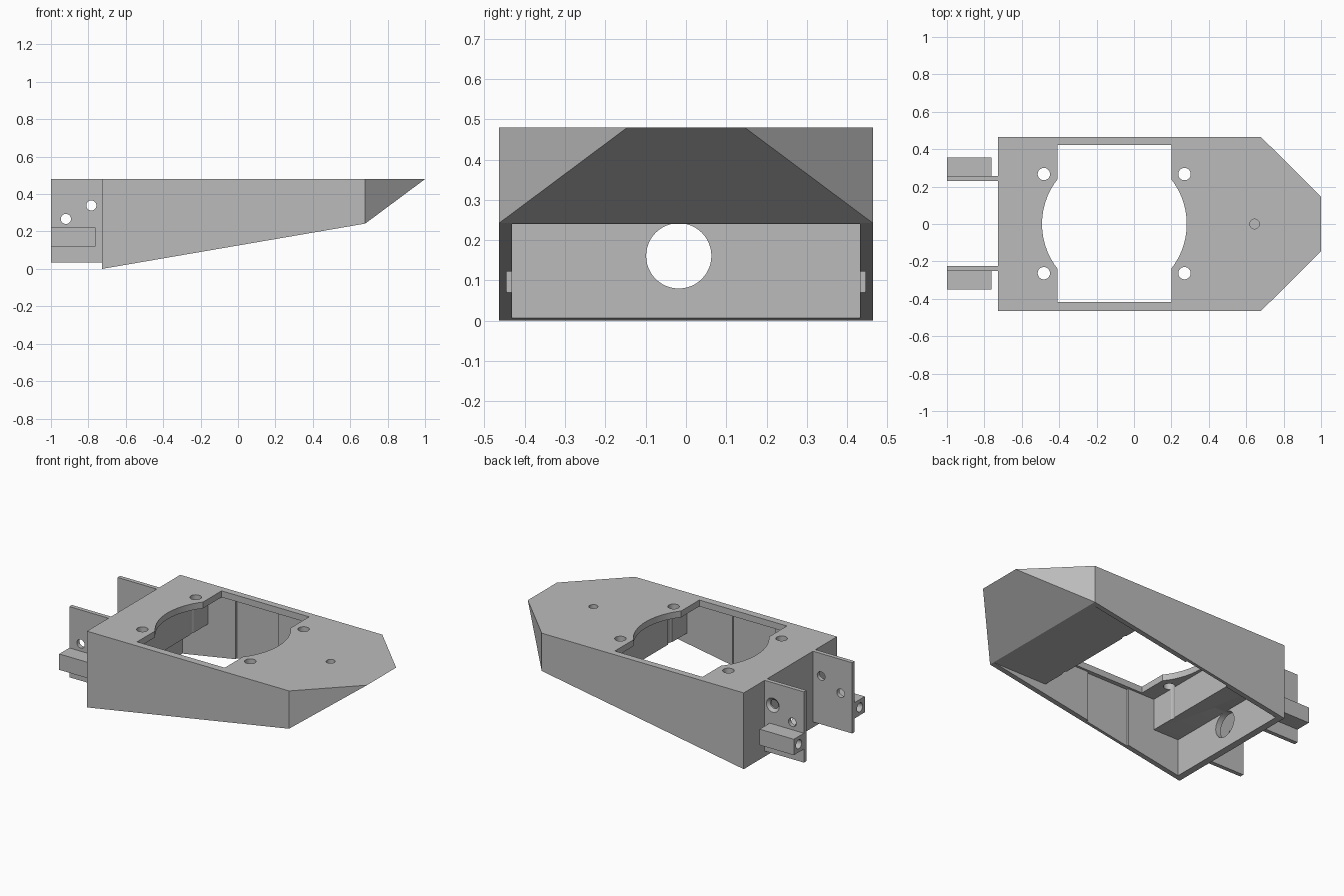
import bpy, bmesh, math
from mathutils import Matrix, Vector

old = bpy.data.objects.get("Cube")
if old:
    bpy.data.objects.remove(old, do_unlink=True)

grey = bpy.data.materials.new("plain grey")
grey.use_nodes = True
shade = (0.5, 0.5, 0.5, 1)
grey.diffuse_color = shade
grey.node_tree.nodes["Principled BSDF"].inputs["Base Color"].default_value = shade


def finish(name, bm):
    bmesh.ops.recalc_face_normals(bm, faces=bm.faces)
    mesh = bpy.data.meshes.new(name)
    bm.to_mesh(mesh)
    bm.free()
    mesh.materials.append(grey)
    obj = bpy.data.objects.new(name, mesh)
    bpy.context.scene.collection.objects.link(obj)
    return obj


def box(name, x, y, z):
    bm = bmesh.new()
    size = [b - a for a, b in (x, y, z)]
    mid = [(a + b) / 2 for a, b in (x, y, z)]
    bmesh.ops.create_cube(bm, size=1, matrix=Matrix.Translation(mid) @ Matrix.Diagonal((*size, 1)))
    return finish(name, bm)


def rod(name, centre, radius, length, axis="Z", sides=32, end_radius=None):
    bm = bmesh.new()
    turn = {"X": Matrix.Rotation(math.pi / 2, 4, "Y"),
            "Y": Matrix.Rotation(-math.pi / 2, 4, "X"),
            "Z": Matrix.Identity(4)}[axis]
    bmesh.ops.create_cone(bm, cap_ends=True, segments=sides, radius1=radius,
                          radius2=radius if end_radius is None else end_radius,
                          depth=length, matrix=Matrix.Translation(centre) @ turn)
    return finish(name, bm)


def cut(target, cutters):
    for cutter in cutters:
        mod = target.modifiers.new("cut", "BOOLEAN")
        mod.operation = "DIFFERENCE"
        mod.solver = "EXACT"
        mod.object = cutter
    bpy.context.view_layer.update()
    graph = bpy.context.evaluated_depsgraph_get()
    mesh = bpy.data.meshes.new_from_object(target.evaluated_get(graph))
    target.modifiers.clear()
    target.data = mesh
    for cutter in cutters:
        bpy.data.objects.remove(cutter, do_unlink=True)


def smooth(obj):
    bpy.ops.object.select_all(action="DESELECT")
    obj.select_set(True)
    bpy.context.view_layer.objects.active = obj
    bpy.ops.object.shade_smooth_by_angle(angle=math.radians(25))


# Wedge housing with a pointed nose
HALF, TOP, BACK, SHOULDER = 0.464, 0.48, -0.727, 0.68
bm = bmesh.new()
for side in (-1, 1):
    for x, y, z in ((BACK, HALF, 0), (BACK, HALF, TOP), (SHOULDER, HALF, 0.242),
                    (SHOULDER, HALF, TOP), (1, 0.145, TOP)):
        bm.verts.new((x, y * side, z))
bmesh.ops.convex_hull(bm, input=bm.verts)
bmesh.ops.dissolve_limit(bm, angle_limit=0.01, verts=bm.verts, edges=bm.edges)
housing = finish("housing", bm)

# Hollow underside, deep middle bay, shallow side recesses and top opening
cutters = [
    box("lower_cavity", (-0.69, 0.67), (-0.432, 0.432), (-0.1, 0.241)),
    box("middle_bay", (-0.51, 0.295), (-0.432, 0.432), (0.1, 0.44)),
    box("side_recess", (-0.32, -0.02), (-0.445, 0.445), (-0.1, 0.44)),
    box("top_opening", (-0.41, 0.2), (-0.418, 0.422), (0.3, 0.6)),
    rod("round_opening", (-0.105, 0, 0.5), 0.387, 0.3, sides=64),
    rod("cable_hole", (-0.71, -0.018, 0.161), 0.081, 0.2, "X", 48),
    rod("nose_hole", (0.645, 0, 0.45), 0.026, 0.3),
]
for x in (-0.482, 0.27):
    for y in (-0.263, 0.267):
        cutters.append(rod("screw_hole", (x, y, 0.4), 0.033, 0.5))
cut(housing, cutters)
smooth(housing)

# Rear hinge plates, each with a square lug on its outer face
for label, inner, side in (("left", 0.23, 1), ("right", -0.224, -1)):
    outer = inner + 0.026 * side
    end = outer + 0.1 * side
    plate = box(label + "_hinge_plate", (-1, BACK), sorted((inner, outer)), (0.035, TOP))
    holes = [rod("pin_hole", (x, inner, z), 0.027, 0.2, "Y")
             for x, z in ((-0.92, 0.267), (-0.784, 0.339))]
    if side > 0:
        holes.append(rod("countersink", (-0.784, outer, 0.339), 0.027, 0.03, "Y",
                         end_radius=0.062))
    cut(plate, holes)
    smooth(plate)
    lug = box(label + "_lug", (-1, -0.762), sorted((outer, end)), (0.12, 0.22))
    cut(lug, [rod("lug_hole", (-1, (outer + end) / 2, 0.17), 0.028, 0.3, "X")])
    smooth(lug)
